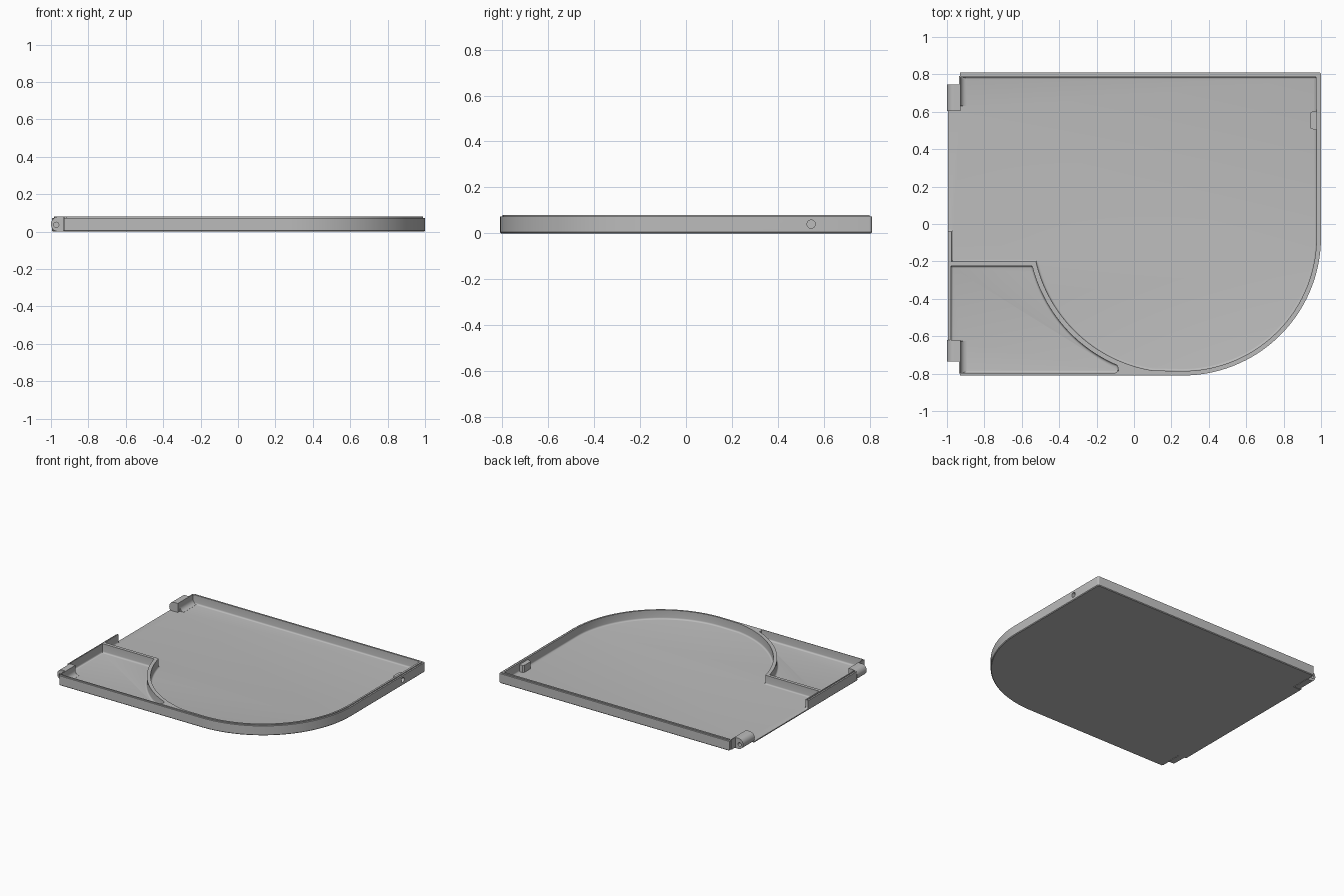
import bpy, bmesh, math
from mathutils import Matrix, Vector

cube = bpy.data.objects.get("Cube")
if cube:
    bpy.data.objects.remove(cube, do_unlink=True)

grey = bpy.data.materials.new("satin_grey")
grey.use_nodes = True
COLOUR = (0.5, 0.5, 0.5, 1)
grey.diffuse_color = COLOUR
grey.node_tree.nodes["Principled BSDF"].inputs["Base Color"].default_value = COLOUR

TOP, FLOOR = 0.08, 0.012


def arc(cx, cy, r, a0, a1, n):
    """Points on an arc, angles in degrees."""
    steps = [math.radians(a0 + (a1 - a0) * i / n) for i in range(n + 1)]
    return [(cx + r * math.cos(a), cy + r * math.sin(a)) for a in steps]


def make_object(name, bm):
    bmesh.ops.recalc_face_normals(bm, faces=bm.faces)
    mesh = bpy.data.meshes.new(name)
    bm.to_mesh(mesh)
    bm.free()
    mesh.materials.append(grey)
    obj = bpy.data.objects.new(name, mesh)
    bpy.context.collection.objects.link(obj)
    return obj


def prism(points, z0, z1):
    """Extrude an outline upward; returns the bmesh and its top face."""
    bm = bmesh.new()
    base = bm.faces.new([bm.verts.new((x, y, z0)) for x, y in points])
    ext = bmesh.ops.extrude_face_region(bm, geom=[base], use_keep_orig=True)["geom"]
    moved = [v for v in ext if isinstance(v, bmesh.types.BMVert)]
    bmesh.ops.translate(bm, verts=moved, vec=(0, 0, z1 - z0))
    bmesh.ops.recalc_face_normals(bm, faces=bm.faces)
    return bm, next(f for f in ext if isinstance(f, bmesh.types.BMFace))


def bevel_bottom(bm, z, width, segments):
    edges = [e for e in bm.edges if all(abs(v.co.z - z) < 1e-5 for v in e.verts)]
    bmesh.ops.bevel(bm, geom=edges, offset=width, segments=segments,
                    profile=0.5, affect='EDGES')


def cut(obj, cutter):
    cutter.hide_render = True
    mod = obj.modifiers.new("cut", 'BOOLEAN')
    mod.operation, mod.solver, mod.object = 'DIFFERENCE', 'EXACT', cutter
    bpy.context.view_layer.objects.active = obj
    bpy.ops.object.modifier_apply(modifier=mod.name)
    bpy.data.objects.remove(cutter, do_unlink=True)


def rod(name, centre, radius, length, axis):
    bm = bmesh.new()
    turn = Vector((0, 0, 1)).rotation_difference(Vector(axis)).to_matrix().to_4x4()
    bmesh.ops.create_cone(bm, cap_ends=True, segments=24, radius1=radius, radius2=radius,
                          depth=length, matrix=Matrix.Translation(centre) @ turn)
    return make_object(name, bm)


def profile_along_y(name, points, y0, y1):
    """Extrude an x-z profile along y."""
    bm, _ = prism(points, y0, y1)
    for v in bm.verts:
        x, z, y = v.co
        v.co = (x, y, z)
    return make_object(name, bm)


# Tray body: outline with one large rounded corner and a raised inner lip
outline = [(-0.93, 0.81)] + arc(0.988, 0.798, 0.012, 90, 0, 4)
outline += arc(0.26, -0.07, 0.74, 0, -90, 40)
outline += [(-0.93, -0.81), (-0.93, -0.63), (-0.995, -0.63),
            (-0.995, 0.605), (-0.93, 0.605)]
bm, top = prism(outline, 0, TOP - 0.007)
bmesh.ops.inset_region(bm, faces=[top], thickness=0.011, use_even_offset=True)
ext = bmesh.ops.extrude_face_region(bm, geom=[top])["geom"]
if top.is_valid:
    bmesh.ops.delete(bm, geom=[top], context='FACES_ONLY')
bmesh.ops.translate(bm, verts=[v for v in ext if isinstance(v, bmesh.types.BMVert)],
                    vec=(0, 0, 0.007))
bevel_bottom(bm, 0, 0.005, 1)
tray = make_object("tray_body", bm)

# Main recess, open along the left edge
main = [(-1.1, 0.786), (0.974, 0.786)]
main += arc(0.26, -0.07, 0.716, 0, -90, 40)
main += arc(0.22, -0.03, 0.763, -99, -167, 28)
main += [(-0.975, -0.2), (-0.975, -0.04), (-1.1, -0.04)]
bm, _ = prism(main, FLOOR, 0.2)
bevel_bottom(bm, FLOOR, 0.012, 4)
cut(tray, make_object("main_recess", bm))

# Small side recess behind the curved divider
side = [(-0.978, -0.225)] + arc(0.22, -0.03, 0.789, -165.7, -113, 24)
side += [(-0.083, -0.785), (-0.1, -0.796), (-1.1, -0.796), (-1.1, -0.62), (-0.978, -0.62)]
bm, _ = prism(side, FLOOR, 0.2)
bevel_bottom(bm, FLOOR, 0.012, 4)
cut(tray, make_object("side_recess", bm))

# Hinge barrels, their pin holes, and the curved webs that join them to the floor
barrel = arc(-0.96, 0.04, 0.04, 90, 270, 20) + [(-0.928, 0), (-0.928, TOP)]
web = [(-0.935, 0.004), (-0.935, TOP), (-0.928, TOP)]
web += arc(-0.895, 0.046, 0.033, 180, 270, 6) + [(-0.895, 0.004)]
parts = [tray]
for place, b0, b1, w0, w1 in (("rear", 0.605, 0.745, 0.63, 0.79),
                              ("front", -0.735, -0.62, -0.8, -0.625)):
    hinge = profile_along_y(place + "_hinge_barrel", barrel, b0, b1)
    outer = b1 if b1 > 0 else b0
    cut(hinge, rod("pin_hole", (-0.972, outer, 0.036), 0.014, 0.08, (0, 1, 0)))
    parts += [hinge, profile_along_y(place + "_hinge_web", web, w0, w1)]

# Catch block on the inside of the right wall, with a round hole through the wall
bm, _ = prism([(0.98, 0.5), (0.945, 0.51), (0.94, 0.52), (0.94, 0.59),
               (0.95, 0.6), (0.98, 0.605)], 0.006, 0.066)
catch = make_object("catch_block", bm)
for part in (tray, catch):
    cut(part, rod("catch_hole", (0.985, 0.545, 0.04), 0.018, 0.05, (1, 0, 0)))
parts.append(catch)

# Smooth the curves and keep the corners crisp
bpy.ops.object.select_all(action='DESELECT')
for part in parts:
    part.select_set(True)
bpy.context.view_layer.objects.active = tray
bpy.ops.object.shade_smooth_by_angle(angle=math.radians(30))
